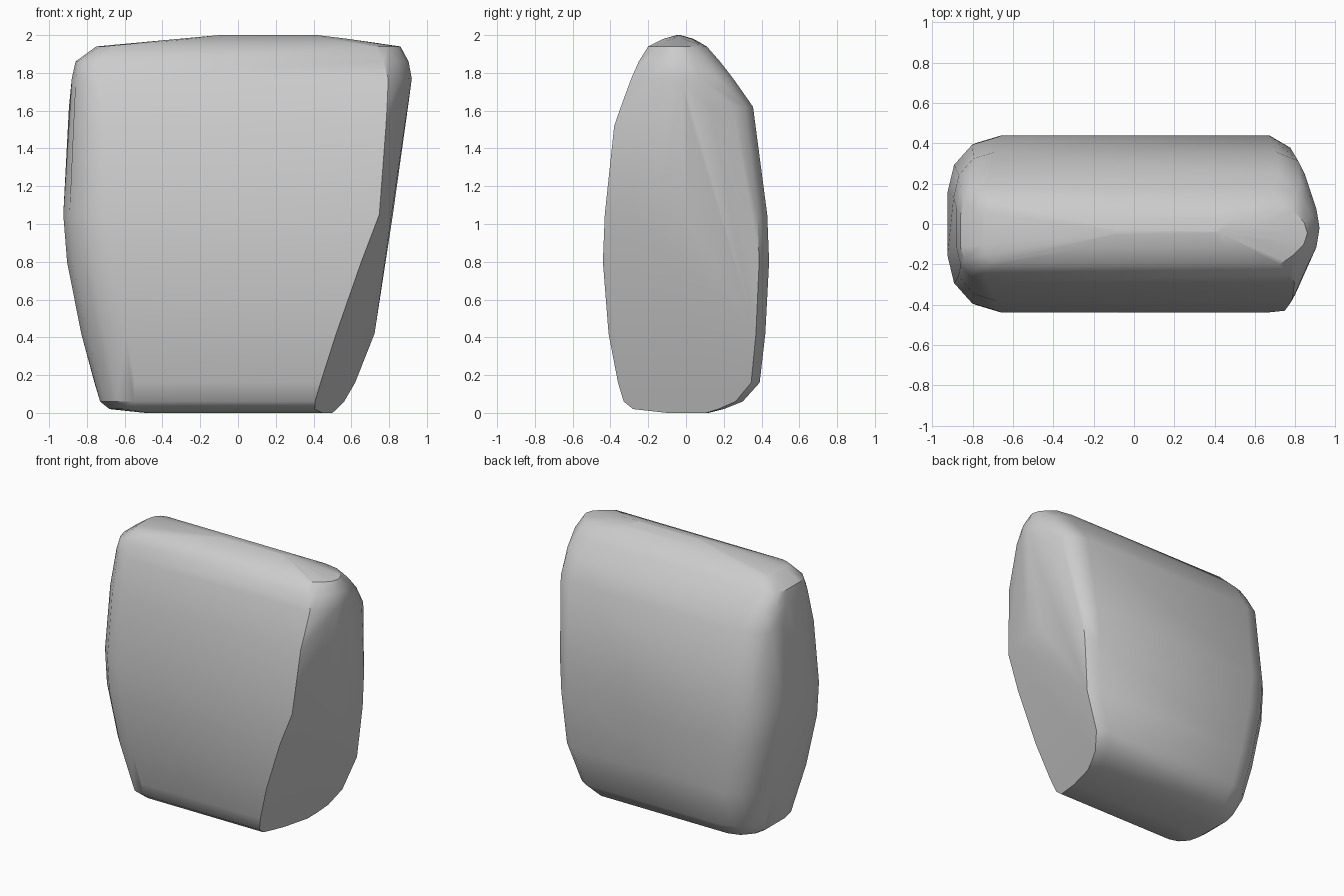
import bpy
import bmesh
from math import sin, cos, radians

default_cube = bpy.data.objects.get("Cube")
if default_cube:
    bpy.data.objects.remove(default_cube, do_unlink=True)

# Horizontal sections: height, front y, back y, left x, right x
SECTIONS = [
    (0.0, -0.1, 0.12, -0.5, 0.6),
    (0.02, -0.28, 0.2, -0.68, 0.6),
    (0.06, -0.33, 0.3, -0.73, 0.65),
    (0.16, -0.36, 0.39, -0.76, 0.68),
    (0.42, -0.41, 0.42, -0.83, 0.73),
    (0.8, -0.44, 0.44, -0.905, 0.785),
    (1.05, -0.43, 0.43, -0.925, 0.82),
    (1.52, -0.38, 0.37, -0.9, 0.885),
    (1.62, -0.345, 0.355, -0.895, 0.9),
    (1.77, -0.29, 0.25, -0.88, 0.92),
    (1.86, -0.25, 0.18, -0.86, 0.903),
    (1.94, -0.2, 0.11, -0.75, 0.86),
    (1.98, -0.12, 0.04, -0.3, 0.6),
    (2.0, -0.05, -0.03, -0.1, 0.42),
]


def left_corner(left, edge, direction, depth):
    """Rounded vertical corner on the left side."""
    width, length = 0.25 * depth, 0.28 * depth
    for angle in (0, 30, 60, 90):
        a = radians(angle)
        yield left + width * (1 - cos(a)), edge - direction * length * (1 - sin(a))


def right_side(height, front, back, right):
    """Bulging right side, cut by a slanted facet towards the lower front."""
    middle, half = (front + back) / 2, (back - front) / 2
    for t in (-1, -0.9, -0.7, -0.35, 0, 0.35, 0.7, 0.88, 1):
        y = middle + half * t
        bulge = 0.12 * t * t * max(0, height - 0.42) / 1.3
        upper = right - bulge
        lower = 0.43 + 0.37 * (height - 0.12) + 0.26 * (y + 0.33)
        chamfer = 0.08 if t == 1 else 0
        yield min(upper, lower) - chamfer, y


# Stone body: wrap all the sections in one convex skin
bm = bmesh.new()
for height, front, back, left, right in SECTIONS:
    depth = (back - front) / 0.88
    outline = list(left_corner(left, front, -1, depth))
    outline += left_corner(left, back, 1, depth)
    outline += right_side(height, front, back, right)
    for x, y in outline:
        bm.verts.new((x, y, height))

hull = bmesh.ops.convex_hull(bm, input=bm.verts[:])
loose = [g for g in hull["geom_interior"] + hull["geom_unused"]
         if isinstance(g, bmesh.types.BMVert)]
bmesh.ops.delete(bm, geom=list(set(loose)), context="VERTS")
bmesh.ops.dissolve_limit(bm, angle_limit=radians(3), verts=bm.verts[:], edges=bm.edges[:])
bmesh.ops.recalc_face_normals(bm, faces=bm.faces[:])

mesh = bpy.data.meshes.new("stone_block")
bm.to_mesh(mesh)
bm.free()
stone = bpy.data.objects.new("stone_block", mesh)
bpy.context.collection.objects.link(stone)

# Plain grey stone colour
grey = bpy.data.materials.new("stone_grey")
grey.use_nodes = True
colour = (0.6, 0.6, 0.6, 1)
grey.diffuse_color = colour
grey.node_tree.nodes["Principled BSDF"].inputs["Base Color"].default_value = colour
mesh.materials.append(grey)

# Soft shading with the hardest creases kept
bpy.ops.object.select_all(action="DESELECT")
stone.select_set(True)
bpy.context.view_layer.objects.active = stone
bpy.ops.object.shade_smooth_by_angle(angle=radians(35))
